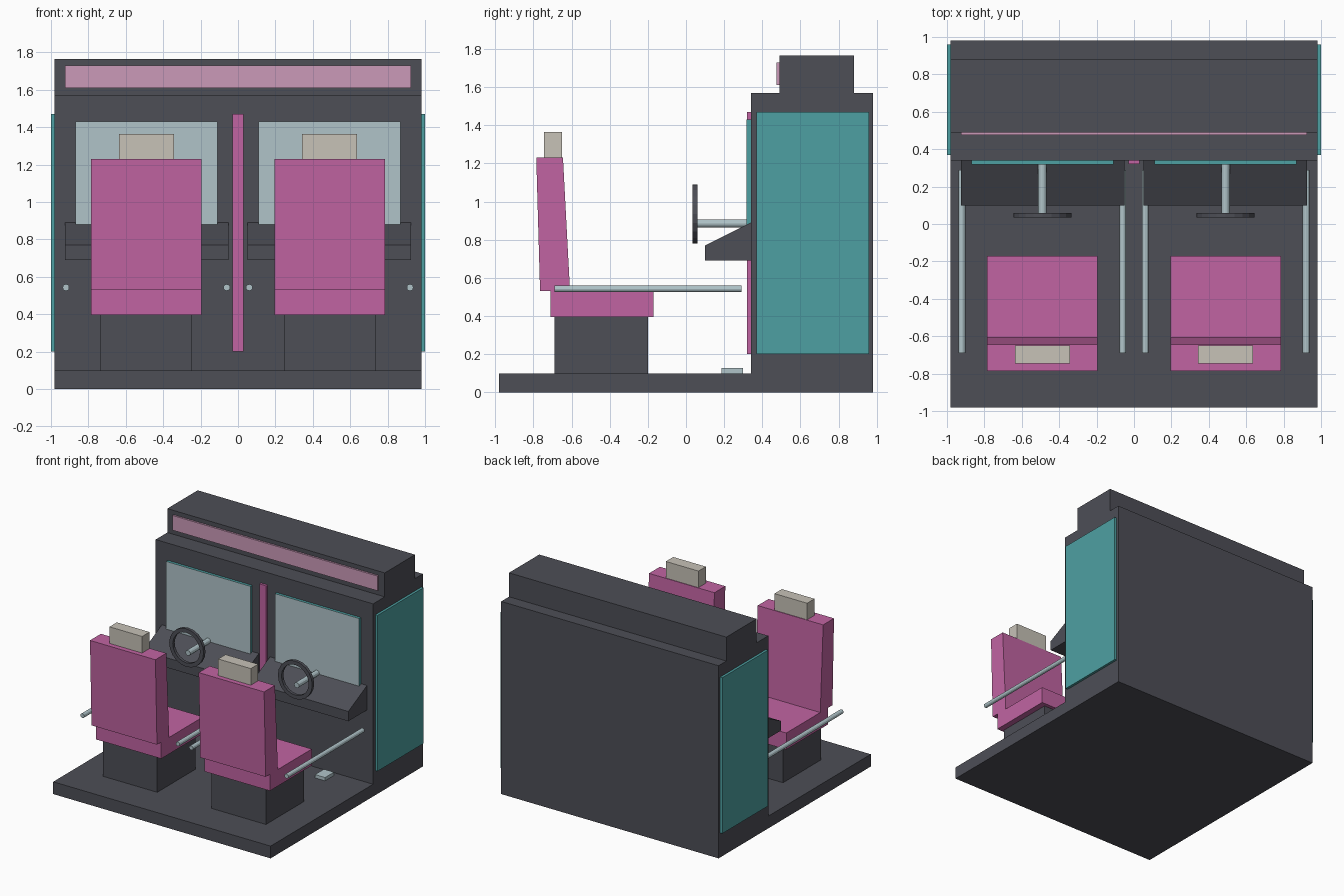
import bpy, bmesh, math
from mathutils import Matrix, Vector

cube = bpy.data.objects.get("Cube")
if cube:
    bpy.data.objects.remove(cube, do_unlink=True)


def material(name, r, g, b):
    m = bpy.data.materials.new(name)
    m.use_nodes = True
    m.diffuse_color = (r, g, b, 1)
    m.node_tree.nodes["Principled BSDF"].inputs["Base Color"].default_value = (r, g, b, 1)
    return m


CHARCOAL = material("charcoal", 0.075, 0.077, 0.094)
PINK = material("pink", 0.533, 0.127, 0.361)
LIGHT_PINK = material("light pink", 0.597, 0.323, 0.485)
TEAL = material("teal", 0.076, 0.352, 0.361)
PALE_BLUE = material("pale blue", 0.434, 0.552, 0.584)
BEIGE = material("beige", 0.571, 0.539, 0.474)


def finish(name, bm, *mats):
    bmesh.ops.recalc_face_normals(bm, faces=bm.faces)
    mesh = bpy.data.meshes.new(name)
    bm.to_mesh(mesh)
    bm.free()
    for m in mats:
        mesh.materials.append(m)
    obj = bpy.data.objects.new(name, mesh)
    bpy.context.collection.objects.link(obj)
    return obj


def extrude_profile(name, points, x0, x1, *mats):
    """Extrude a closed (y, z) profile from x0 to x1."""
    bm = bmesh.new()
    face = bm.faces.new([bm.verts.new((x0, y, z)) for y, z in points])
    new = bmesh.ops.extrude_face_region(bm, geom=[face])["geom"]
    verts = [v for v in new if isinstance(v, bmesh.types.BMVert)]
    bmesh.ops.translate(bm, verts=verts, vec=(x1 - x0, 0, 0))
    return finish(name, bm, *mats)


def box(name, x, y, z, *mats):
    corners = [(y[0], z[0]), (y[1], z[0]), (y[1], z[1]), (y[0], z[1])]
    return extrude_profile(name, corners, x[0], x[1], *mats)


def rod(name, x, z, y0, y1, radius):
    bm = bmesh.new()
    turn = Matrix.Translation((x, (y0 + y1) / 2, z)) @ Matrix.Rotation(math.pi / 2, 4, "X")
    bmesh.ops.create_cone(bm, cap_ends=True, segments=12, radius1=radius,
                          radius2=radius, depth=y1 - y0, matrix=turn)
    return finish(name, bm, PALE_BLUE)


def ring(name, center, inner, outer, depth, steps=20):
    """Flat-sided ring around the y axis."""
    bm = bmesh.new()
    section = [(inner, 0), (outer, 0), (outer, depth), (inner, depth)]
    loops = []
    for i in range(steps):
        a = math.tau * i / steps
        loops.append([bm.verts.new(Vector(center) + Vector((r * math.cos(a), y, r * math.sin(a))))
                      for r, y in section])
    for i in range(steps):
        a, b = loops[i], loops[(i + 1) % steps]
        for j in range(4):
            k = (j + 1) % 4
            bm.faces.new((a[j], a[k], b[k], b[j]))
    return finish(name, bm, CHARCOAL)


# Cabinet with floor platform and stepped top
extrude_profile("cabinet", [(-0.98, 0), (0.98, 0), (0.98, 1.57), (0.88, 1.57), (0.88, 1.765),
                            (0.49, 1.765), (0.49, 1.57), (0.34, 1.57), (0.34, 0.1), (-0.98, 0.1)],
                -0.98, 0.98, CHARCOAL)
box("header_sign", (-0.925, 0.925), (0.475, 0.49), (1.61, 1.73), LIGHT_PINK)
box("center_divider", (-0.03, 0.03), (0.32, 0.34), (0.2, 1.47), PINK)

for side, label in ((-1, "right"), (1, "left")):
    def span(a, b):
        return sorted((side * a, side * b))

    mid = side * 0.49
    box(f"{label}_side_panel", span(0.98, 1.0), (0.37, 0.96), (0.2, 1.47), TEAL)

    # Screen: teal casing with a pale front face
    screen = box(f"{label}_screen", span(0.11, 0.87), (0.317, 0.34), (0.8, 1.43), TEAL, PALE_BLUE)
    for p in screen.data.polygons:
        p.material_index = 1 if p.normal.y < -0.9 else 0

    # Sloping dashboard, steering column and wheel
    extrude_profile(f"{label}_dashboard", [(0.1, 0.69), (0.34, 0.69), (0.34, 0.89), (0.1, 0.77)],
                    *span(0.05, 0.925), CHARCOAL)
    rod(f"{label}_steering_column", mid, 0.885, 0.055, 0.33, 0.022)
    ring(f"{label}_steering_wheel", (mid, 0.035, 0.935), 0.123, 0.155, 0.025)

    # Seat
    box(f"{label}_seat_pedestal", span(0.245, 0.735), (-0.69, -0.2), (0.1, 0.4), CHARCOAL)
    box(f"{label}_seat_cushion", span(0.195, 0.785), (-0.71, -0.17), (0.395, 0.53), PINK)
    extrude_profile(f"{label}_seat_back", [(-0.765, 0.53), (-0.608, 0.53), (-0.645, 1.23), (-0.785, 1.23)],
                    *span(0.195, 0.785), PINK)
    box(f"{label}_headrest", span(0.343, 0.637), (-0.745, -0.65), (1.23, 1.365), BEIGE)

    # Rails beside the seat and pedals on the floor
    for x, where in ((0.06, "inner"), (0.92, "outer")):
        rod(f"{label}_{where}_rail", side * x, 0.543, -0.69, 0.29, 0.018)
    for x, where in ((0.37, "inner"), (0.61, "outer")):
        box(f"{label}_{where}_pedal", span(x - 0.045, x + 0.045), (0.185, 0.3), (0.1, 0.127), PALE_BLUE)
